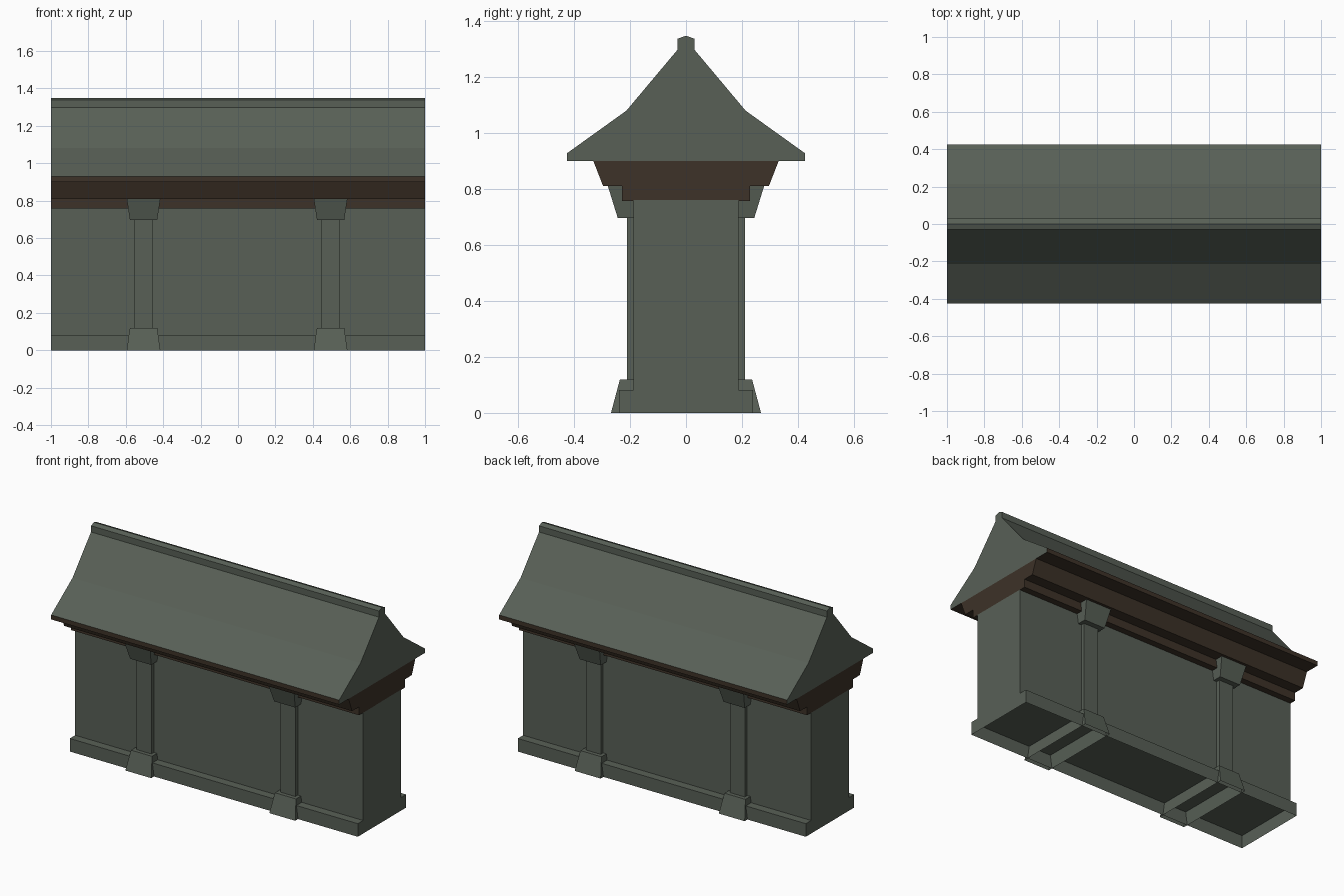
import bpy, bmesh

if "Cube" in bpy.data.objects:
    bpy.data.objects.remove(bpy.data.objects["Cube"])


def material(name, rgb):
    m = bpy.data.materials.new(name)
    m.diffuse_color = (*rgb, 1)
    m.use_nodes = True
    m.node_tree.nodes["Principled BSDF"].inputs["Base Color"].default_value = m.diffuse_color
    return m


STONE = material("grey_green_stone", (0.098, 0.117, 0.094))
BROWN = material("dark_brown_wood", (0.047, 0.032, 0.021))


def finish(name, bm, *mats):
    bmesh.ops.recalc_face_normals(bm, faces=bm.faces)
    me = bpy.data.meshes.new(name)
    bm.to_mesh(me)
    bm.free()
    for m in mats:
        me.materials.append(m)
    ob = bpy.data.objects.new(name, me)
    bpy.context.collection.objects.link(ob)
    return ob


def extrude_x(name, half, *mats, rule=None):
    """Mirror a (y, z) half profile, listed bottom to top, and run it along x."""
    pts = half + [(-y, z) for y, z in reversed(half) if y > 0]
    bm = bmesh.new()
    a = [bm.verts.new((-1, y, z)) for y, z in pts]
    b = [bm.verts.new((1, y, z)) for y, z in pts]
    n = len(pts)
    bm.faces.new(a)
    bm.faces.new(b[::-1])
    for i in range(n):
        j = (i + 1) % n
        bm.faces.new((a[i], a[j], b[j], b[i]))
    bmesh.ops.recalc_face_normals(bm, faces=bm.faces)
    if rule:
        for f in bm.faces:
            f.material_index = rule(f)
    return finish(name, bm, *mats)


def taper_box(name, x, z0, z1, bottom, top, mat, open_bottom=False):
    """Box with separate bottom and top half sizes (x, y)."""
    bm = bmesh.new()
    rings = []
    for z, (hx, hy) in ((z0, bottom), (z1, top)):
        rings.append([bm.verts.new((x + sx * hx, sy * hy, z))
                      for sx, sy in ((-1, -1), (1, -1), (1, 1), (-1, 1))])
    lo, hi = rings
    for i in range(4):
        j = (i + 1) % 4
        bm.faces.new((lo[i], lo[j], hi[j], hi[i]))
    bm.faces.new(hi)
    if not open_bottom:
        bm.faces.new(lo[::-1])
    return finish(name, bm, mat)


# Wall body and hollow plinth
taper_box("wall", 0, 0.082, 0.76, (1, 0.187), (1, 0.187), STONE)
taper_box("plinth", 0, 0, 0.082, (1, 0.24), (1, 0.24), STONE, open_bottom=True)

# Pilasters run right through the wall, showing on front and back
for side, x in (("left", -0.505), ("right", 0.495)):
    taper_box(side + "_pilaster_base", x, 0, 0.12, (0.09, 0.268), (0.073, 0.236),
              STONE, open_bottom=True)
    taper_box(side + "_pilaster_shaft", x, 0.1, 0.71, (0.051, 0.211), (0.051, 0.211), STONE)
    taper_box(side + "_pilaster_capital", x, 0.697, 0.81, (0.073, 0.244), (0.09, 0.279), STONE)

# Stepped brown cornice under the roof
extrude_x("cornice", [(0.228, 0.758), (0.228, 0.81), (0.296, 0.81), (0.331, 0.9)], BROWN)

# Two-pitch roof: the eave edges and underside are brown
extrude_x("roof", [(0.425, 0.9), (0.425, 0.928), (0.213, 1.08), (0.03, 1.298)],
          STONE, BROWN,
          rule=lambda f: int(abs(f.normal.y) > 0.95 or f.normal.z < -0.95))

# Ridge cap with a shallow peak
extrude_x("ridge_cap", [(0.03, 1.29), (0.03, 1.337), (0, 1.348)], STONE)
